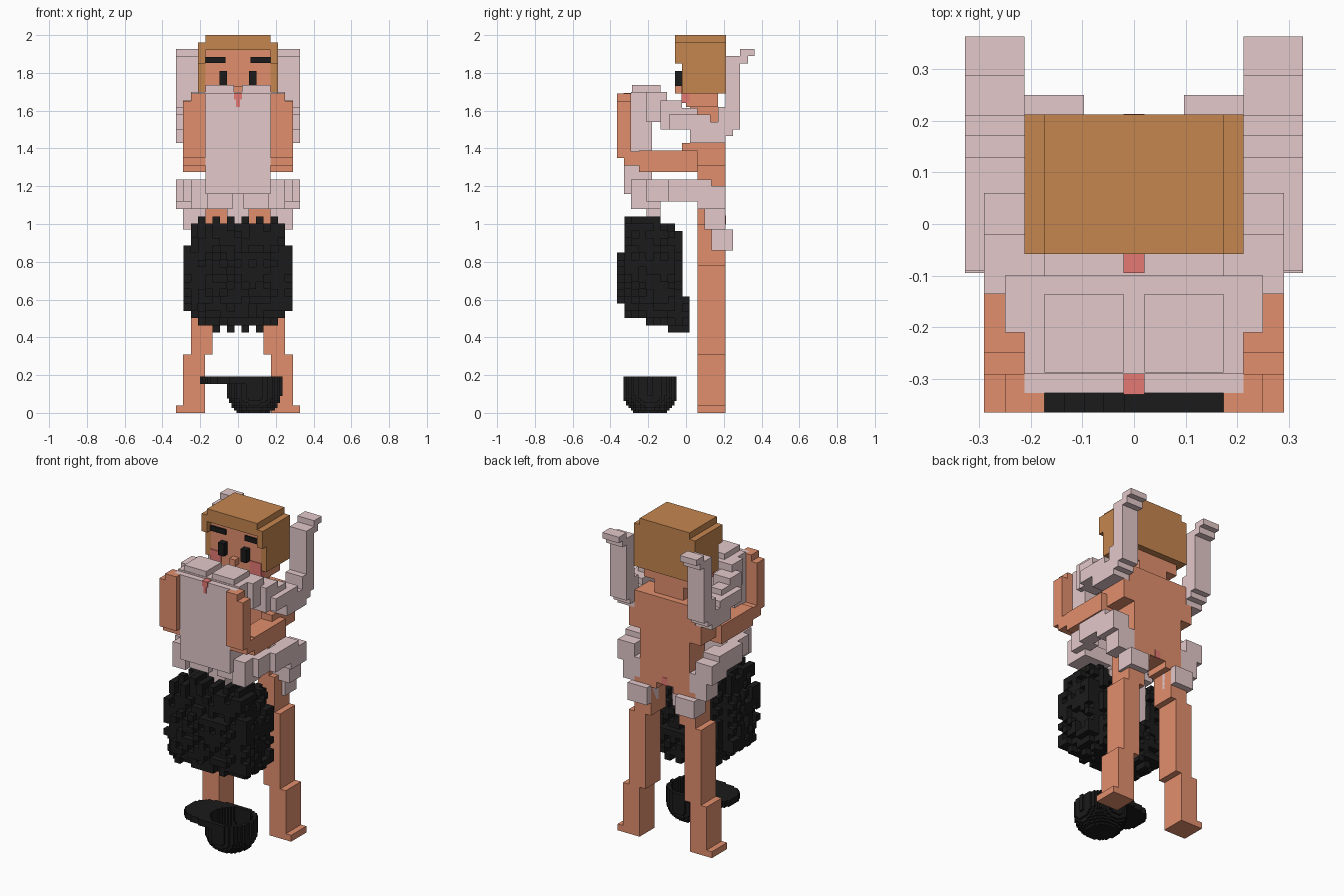
import bpy, bmesh, math, random
from mathutils import Vector

cube = bpy.data.objects.get("Cube")
if cube:
    bpy.data.objects.remove(cube)
random.seed(4)


def material(name, rgb):
    m = bpy.data.materials.new(name)
    m.use_nodes = True
    m.diffuse_color = (*rgb, 1)
    m.node_tree.nodes["Principled BSDF"].inputs["Base Color"].default_value = (*rgb, 1)
    return m


TAN = material("warm tan", (0.76, 0.275, 0.155))
MAUVE = material("pale mauve", (0.77, 0.58, 0.59))
BROWN = material("light brown", (0.56, 0.24, 0.08))
BLACK = material("soft black", (0.011, 0.011, 0.011))
RED = material("soft red", (0.78, 0.19, 0.17))


def finish(name, bm, mat):
    mesh = bpy.data.meshes.new(name)
    bm.to_mesh(mesh)
    bm.free()
    mesh.materials.append(mat)
    ob = bpy.data.objects.new(name, mesh)
    bpy.context.collection.objects.link(ob)
    return ob


def boxes(name, mat, *spans):
    """One object made of boxes given as x0, x1, y0, y1, z0, z1."""
    bm = bmesh.new()
    for x0, x1, y0, y1, z0, z1 in spans:
        vs = bmesh.ops.create_cube(bm, size=1)["verts"]
        for v in vs:
            v.co = ((x0 + x1) / 2 + v.co.x * (x1 - x0),
                    (y0 + y1) / 2 + v.co.y * (y1 - y0),
                    (z0 + z1) / 2 + v.co.z * (z1 - z0))
    return finish(name, bm, mat)


def pair(name, mat, *spans):
    boxes("left_" + name, mat, *spans)
    boxes("right_" + name, mat, *[(-b, -a, *rest) for a, b, *rest in spans])


def voxels(name, mat, origin, size, cells):
    """Blocky mesh of a set of integer cells, outer faces only."""
    bm = bmesh.new()
    for c in sorted(cells):
        for axis in range(3):
            for s in (0, 1):
                n = list(c)
                n[axis] += 2 * s - 1
                if tuple(n) in cells:
                    continue
                a, b = (axis + 1) % 3, (axis + 2) % 3
                ring = []
                for da, db in ((0, 0), (1, 0), (1, 1), (0, 1)):
                    p = list(c)
                    p[axis] += s
                    p[a] += da
                    p[b] += db
                    ring.append(bm.verts.new(Vector(origin) + Vector(p) * size))
                bm.faces.new(ring if s else ring[::-1])
    bmesh.ops.remove_doubles(bm, verts=bm.verts, dist=1e-5)
    return finish(name, bm, mat)


# Standing figure: legs, torso, neck and head
pair("leg", TAN,
     (.175, .327, .06, .21, 0, .04),
     (.175, .29, .06, .21, .04, .31),
     (.135, .25, .06, .21, .31, .78),
     (.097, .212, .06, .21, .78, 1.0),
     (.058, .173, .06, .21, .96, 1.08))
boxes("standing_torso", TAN, (-.173, .173, .06, .21, 1.0, 1.54))
boxes("back_crease", RED, (-.02, .02, .20, .2125, .998, 1.045))
boxes("standing_neck", TAN, (-.10, .10, .02, .17, 1.54, 1.66),
      (-.173, .173, .0, .17, 1.62, 1.69))
boxes("standing_head", TAN, (-.173, .173, -.02, .17, 1.65, 1.93))
boxes("nose", TAN, (-.02, .02, -.058, -.02, 1.69, 1.73))
pair("cheek", RED, (.10, .176, -.025, .018, 1.64, 1.735))
pair("eye", BLACK, (.058, .097, -.058, -.019, 1.73, 1.81))
pair("eyebrow", BLACK, (.066, .173, -.03, -.019, 1.853, 1.885))

# Cropped hair with a short fringe
boxes("brown_hair", BROWN,
      (-.173, .173, -.058, .212, 1.92, 2.0),
      (-.173, .173, .17, .212, 1.69, 1.93))
pair("hair_side", BROWN,
     (.173, .212, -.058, .212, 1.85, 1.96),
     (.173, .212, -.02, .212, 1.69, 1.86))

# Arms reaching forward, hands raised
pair("reaching_arm", TAN,
     (.16, .21, .06, .21, 1.35, 1.54),
     (.16, .25, .06, .21, 1.31, 1.43),
     (.173, .25, -.02, .10, 1.31, 1.43),
     (.173, .29, -.25, .06, 1.275, 1.39),
     (.173, .29, -.327, -.25, 1.31, 1.385))
pair("raised_hand", TAN,
     (.212, .29, -.365, -.29, 1.35, 1.65),
     (.173, .25, -.365, -.327, 1.35, 1.69),
     (.212, .25, -.33, -.29, 1.60, 1.69))

# Carried figure: upside-down torso and neck
boxes("carried_torso", MAUVE,
      (-.173, .173, -.327, -.18, 1.16, 1.69),
      (-.212, .212, -.327, -.18, 1.385, 1.69),
      (-.173, .173, -.29, -.10, 1.54, 1.70),
      (-.173, .173, -.135, -.03, 1.54, 1.65))
pair("hip", MAUVE, (.02, .173, -.287, -.135, 1.65, 1.735))
boxes("red_strip", RED, (-.02, .02, -.33, -.29, 1.66, 1.694),
      (-.01, .01, -.33, -.32, 1.62, 1.66),
      (-.02, .02, -.095, -.055, 1.62, 1.654))
boxes("carried_neck", MAUVE, (-.058, .058, -.21, -.135, 1.0, 1.16))
boxes("carried_head", MAUVE, (-.135, .135, -.25, -.06, .6, 1.0))

# Carried legs: over the shoulders, shins and feet upright
pair("carried_leg", MAUVE,
     (.135, .212, -.29, -.10, 1.54, 1.70),
     (.135, .25, -.21, -.10, 1.54, 1.70),
     (.173, .29, -.135, -.02, 1.50, 1.655),
     (.212, .29, -.09, .06, 1.50, 1.615),
     (.212, .327, -.09, .13, 1.50, 1.58),
     (.212, .327, .02, .21, 1.43, 1.54),
     (.212, .327, .17, .25, 1.465, 1.62),
     (.212, .327, .21, .287, 1.50, 1.89))
pair("carried_foot", MAUVE, (.212, .327, .25, .327, 1.85, 1.89),
     (.212, .327, .287, .363, 1.89, 1.927))

# Carried arms: around the waist, hands behind
pair("carried_arm", MAUVE,
     (.16, .25, -.29, -.135, 1.08, 1.235),
     (.212, .29, -.21, -.06, 1.12, 1.235),
     (.25, .327, -.095, .06, 1.12, 1.235),
     (.212, .327, .02, .135, 1.12, 1.235),
     (.212, .327, .06, .21, 1.08, 1.20),
     (.173, .29, .097, .21, .97, 1.12))
pair("carried_hand", MAUVE, (.097, .23, .135, .25, .86, .97))
pair("carried_shoulder", MAUVE, (.03, .173, -.25, -.135, 1.08, 1.17))

# Curly black hair hanging down, open around the face
U = 1 / 26
curls = set()
for i in range(-7, 8):
    for j in range(10):
        for k in range(16):
            x, y, z = i * U, -.365 + (j + .5) * U, .425 + (k + .5) * U
            if z < .46:
                half, y0, y1 = .14, -.11, .01
            elif z < .50:
                half, y0, y1 = .21, -.22, .015
            elif z < .62:
                half, y0, y1 = (.25 if z < .53 else .29), -.33 if z < .58 else -.365, .015
            elif z < .83:
                half, y0, y1 = .29, -.365, -.02
            elif z < .96:
                half, y0, y1 = (.25 if z > .87 else .29), -.327, -.02
            else:
                half, y0, y1 = (.25 if z < 1 else .21), -.327, -.06 if z < 1 else -.13
            if abs(x) > half or y < y0 or y > y1:
                continue
            if abs(x) < .135 and y > -.10 and z > .72:
                continue
            if abs(x) > .23 and (y < -.33 or y > -.04):
                continue
            # separate tufts at both ends
            if (z < .46 or z > 1.0) and i % 2 == 0:
                continue
            # the outer layer is broken up into single curls
            edge = abs(x) > half - U or y < y0 + U or y > y1 - U
            if edge and random.random() < (.7 if (i + j + k) % 2 else .15):
                continue
            curls.add((i, j, k))
voxels("curly_hair", BLACK, (-U / 2, -.365, .425), U, curls)

# Upturned cap on the ground, with a brim to one side
S = .0128


def cap_radius(h):
    return .143 * math.sqrt(max(0, 1 - (max(0, .10 - h) / .12) ** 2))


cap = set()
for i in range(34):
    for j in range(22):
        for k in range(15):
            x, y, z = -.2 + (i + .5) * S - .087, (j + .5 - 11) * S, (k + .5) * S
            r = math.hypot(x, y)
            outer = r < cap_radius(z)
            inner = z > .03 and r < cap_radius(z - .015) - .022
            brim = (z > .158 and x < 0 and r > .12
                    and abs(x / .287) ** 3 + abs(y / .14) ** 3 < 1)
            if (outer and not inner) or brim:
                cap.add((i, j, k))
voxels("upturned_cap", BLACK, (-.2, -.19 - 11 * S, 0), S, cap)
